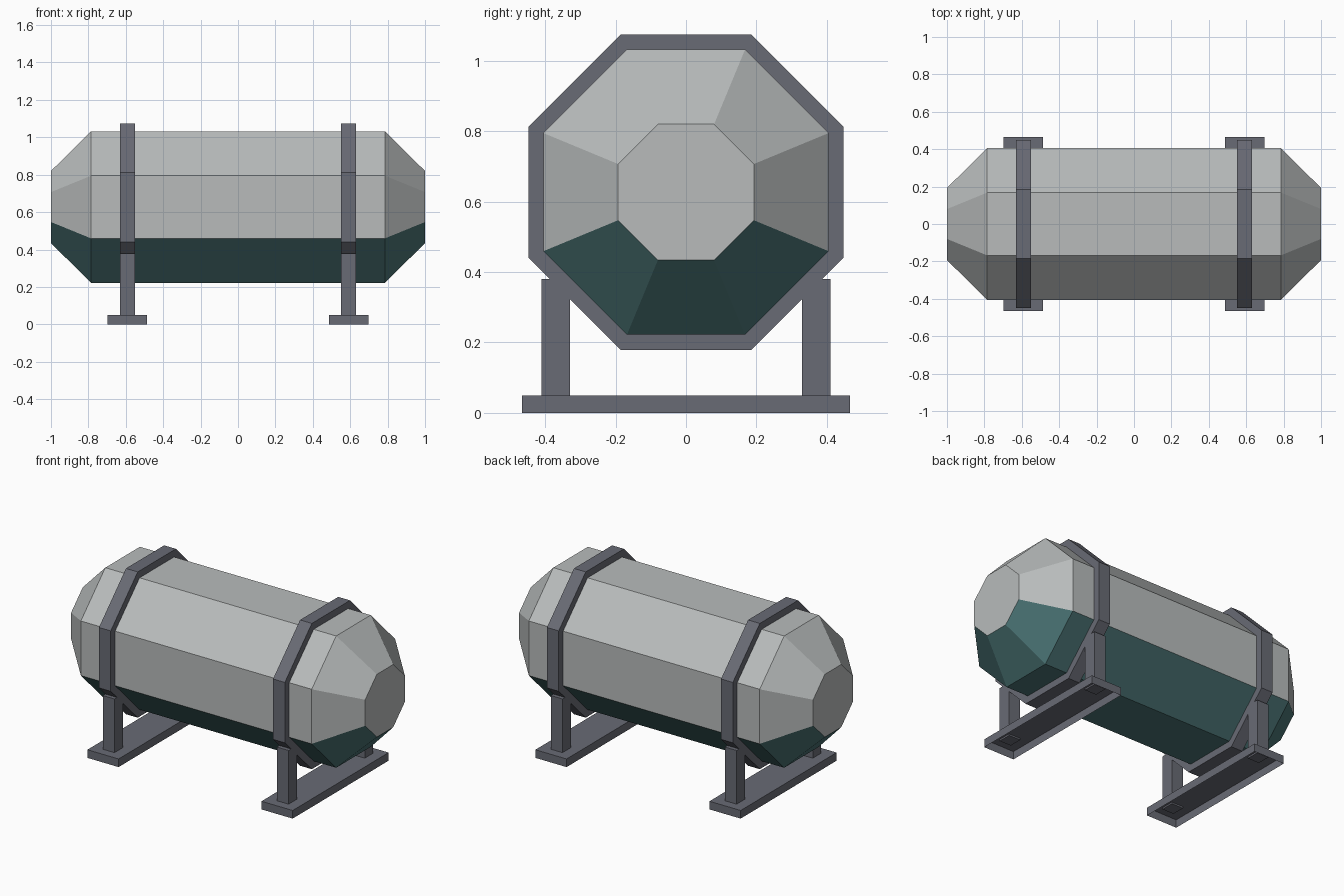
import bpy, bmesh, math

cube = bpy.data.objects.get("Cube")
if cube:
    bpy.data.objects.remove(cube, do_unlink=True)

CENTRE_Z = 0.627   # height of the tank axis
BAND_X = 0.592     # distance of each band and stand from the middle


def make_material(name, rgb):
    mat = bpy.data.materials.new(name)
    mat.use_nodes = True
    colour = (*rgb, 1)
    mat.diffuse_color = colour
    mat.node_tree.nodes["Principled BSDF"].inputs["Base Color"].default_value = colour
    return mat


light_grey = make_material("light grey", (0.48, 0.50, 0.50))
teal = make_material("dark teal", (0.07, 0.175, 0.178))
steel = make_material("dark steel", (0.14, 0.146, 0.176))


def finish(name, bm, *materials):
    bmesh.ops.recalc_face_normals(bm, faces=bm.faces)
    mesh = bpy.data.meshes.new(name)
    bm.to_mesh(mesh)
    bm.free()
    for mat in materials:
        mesh.materials.append(mat)
    obj = bpy.data.objects.new(name, mesh)
    bpy.context.collection.objects.link(obj)
    return obj


def octagon(bm, x, apothem):
    """Ring of eight vertices around the tank axis, flat side up."""
    r = apothem / math.cos(math.pi / 8)
    angles = [(i + 0.5) * math.pi / 4 for i in range(8)]
    return [bm.verts.new((x, r * math.cos(a), CENTRE_Z + r * math.sin(a))) for a in angles]


def loft(bm, stations, closed=False):
    """Join octagons given as (x, apothem); cap the ends or close the loop."""
    rings = [octagon(bm, x, a) for x, a in stations]
    pairs = list(zip(rings, rings[1:]))
    if closed:
        pairs.append((rings[-1], rings[0]))
    else:
        bm.faces.new(rings[0])
        bm.faces.new(rings[-1])
    for a, b in pairs:
        for i in range(8):
            j = (i + 1) % 8
            bm.faces.new((a[i], a[j], b[j], b[i]))


def box(name, centre, size, open_bottom=False):
    bm = bmesh.new()
    bmesh.ops.create_cube(bm, size=1)
    if open_bottom:
        under = [f for f in bm.faces if f.normal.z < -0.9]
        bmesh.ops.delete(bm, geom=under, context="FACES_ONLY")
    for v in bm.verts:
        v.co = [c + p * s for c, p, s in zip(centre, v.co, size)]
    return finish(name, bm, steel)


# Tank with tapered ends; the downward facing sides are teal
bm = bmesh.new()
loft(bm, [(-1, 0.193), (-0.785, 0.405), (0.785, 0.405), (1, 0.193)])
bmesh.ops.recalc_face_normals(bm, faces=bm.faces)
for face in bm.faces:
    face.material_index = int(face.normal.z < -0.3)
finish("tank", bm, light_grey, teal)

# Bands and stands at both ends
for side, sx in (("left", 1), ("right", -1)):
    x = sx * BAND_X
    bm = bmesh.new()
    loft(bm, [(x - 0.04, 0.40), (x - 0.04, 0.448), (x + 0.04, 0.448), (x + 0.04, 0.40)], closed=True)
    finish(f"{side}_band", bm, steel)

    # Hollow foot rail, open underneath
    box(f"{side}_foot", (x, 0, 0.025), (0.212, 0.932, 0.05), open_bottom=True)
    for end, sy in (("front", -1), ("back", 1)):
        box(f"{side}_{end}_leg", (x, sy * 0.37, 0.21), (0.08, 0.082, 0.34))
